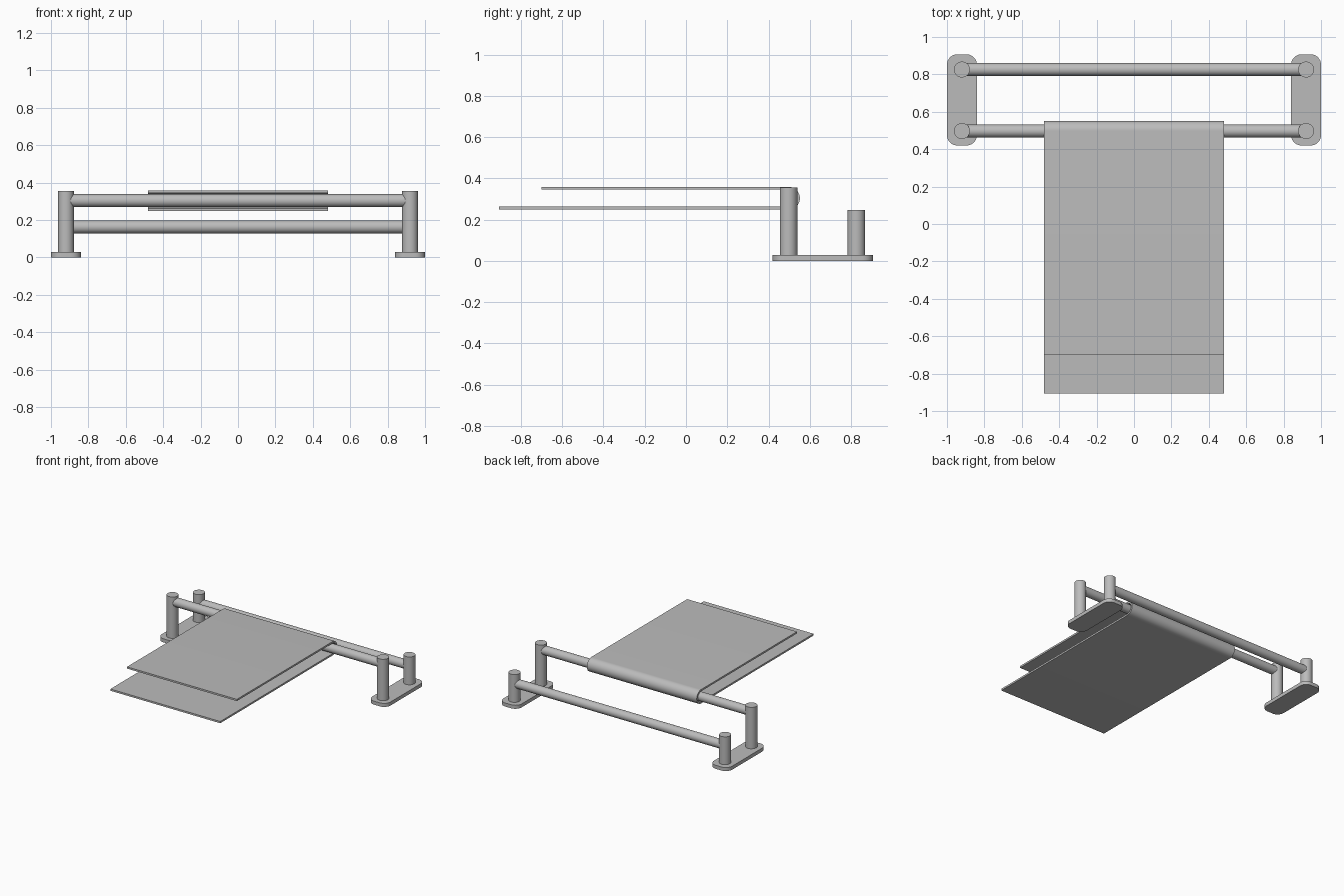
import bpy, bmesh, math
from mathutils import Matrix

if "Cube" in bpy.data.objects:
    bpy.data.objects.remove(bpy.data.objects["Cube"])

grey = bpy.data.materials.new("satin grey")
grey.diffuse_color = (0.5, 0.5, 0.5, 1)
grey.use_nodes = True
grey.node_tree.nodes["Principled BSDF"].inputs["Base Color"].default_value = grey.diffuse_color

FRONT_Y, REAR_Y = 0.497, 0.826
POST_X, PLATE_TOP = 0.92, 0.028
FRONT_Z, REAR_Z = 0.304, 0.163


def finish(name, bm):
    bmesh.ops.recalc_face_normals(bm, faces=bm.faces)
    me = bpy.data.meshes.new(name)
    bm.to_mesh(me)
    bm.free()
    me.materials.append(grey)
    ob = bpy.data.objects.new(name, me)
    bpy.context.collection.objects.link(ob)
    bpy.ops.object.select_all(action='DESELECT')
    ob.select_set(True)
    bpy.context.view_layer.objects.active = ob
    bpy.ops.object.shade_smooth_by_angle(angle=math.radians(35))
    return ob


def cylinder(name, radius, length, matrix):
    bm = bmesh.new()
    bmesh.ops.create_cone(bm, cap_ends=True, segments=48, radius1=radius,
                          radius2=radius, depth=length, matrix=matrix)
    return finish(name, bm)


def extrude(name, points, vec):
    bm = bmesh.new()
    face = bm.faces.new([bm.verts.new(p) for p in points])
    ext = bmesh.ops.extrude_face_region(bm, geom=[face])
    verts = [g for g in ext["geom"] if isinstance(g, bmesh.types.BMVert)]
    bmesh.ops.translate(bm, verts=verts, vec=vec)
    return finish(name, bm)


def arc(cx, cy, r, a0, a1, n):
    return [(cx + r * math.cos(math.radians(a0 + (a1 - a0) * i / n)),
             cy + r * math.sin(math.radians(a0 + (a1 - a0) * i / n)))
            for i in range(n + 1)]


for side, s in (("left", -1), ("right", 1)):
    # rounded base plate
    x0, x1, y0, y1, r = s * POST_X - 0.08, s * POST_X + 0.08, 0.42, 0.907, 0.055
    outline = (arc(x1 - r, y1 - r, r, 0, 90, 8) + arc(x0 + r, y1 - r, r, 90, 180, 8)
               + arc(x0 + r, y0 + r, r, 180, 270, 8) + arc(x1 - r, y0 + r, r, 270, 360, 8))
    extrude(side + "_base_plate", [(x, y, 0) for x, y in outline], (0, 0, PLATE_TOP))
    # tall front post and short rear post
    for row, y, top in (("front", FRONT_Y, 0.355), ("rear", REAR_Y, 0.248)):
        bottom = PLATE_TOP - 0.005
        cylinder(f"{side}_{row}_post", 0.0425, top - bottom,
                 Matrix.Translation((s * POST_X, y, (top + bottom) / 2)))

# horizontal rails between the posts
for row, y, z in (("front", FRONT_Y, FRONT_Z), ("rear", REAR_Y, REAR_Z)):
    cylinder(row + "_rail", 0.0345, 2 * POST_X,
             Matrix.Translation((0, y, z)) @ Matrix.Rotation(math.pi / 2, 4, 'Y'))

# towel folded around the front rail
outer, inner = 0.055, 0.041
profile = ([(-0.907, FRONT_Z - outer)] + arc(FRONT_Y, FRONT_Z, outer, -90, 90, 24)
           + [(-0.70, FRONT_Z + outer), (-0.70, FRONT_Z + inner)]
           + arc(FRONT_Y, FRONT_Z, inner, 90, -90, 24) + [(-0.907, FRONT_Z - inner)])
extrude("towel", [(-0.48, y, z) for y, z in profile], (0.96, 0, 0))
